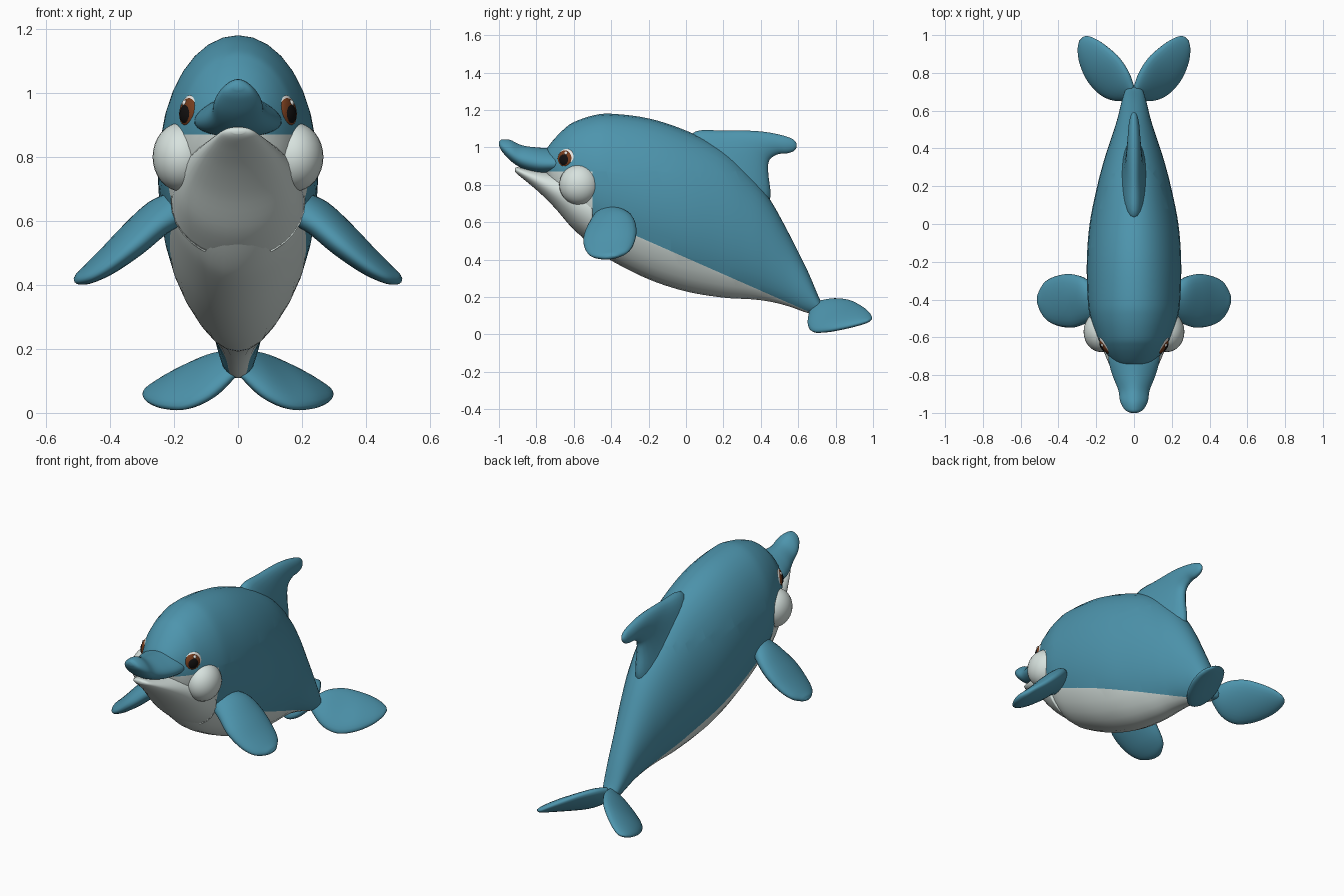
import bpy, bmesh, math
from mathutils import Vector

cube = bpy.data.objects.get("Cube")
if cube:
    bpy.data.objects.remove(cube, do_unlink=True)


def material(name, color):
    m = bpy.data.materials.new(name)
    m.use_nodes = True
    m.diffuse_color = (*color, 1)
    bsdf = m.node_tree.nodes["Principled BSDF"]
    bsdf.inputs["Base Color"].default_value = (*color, 1)
    bsdf.inputs["Roughness"].default_value = 0.6
    return m


BLUE = material("ocean blue", (0.075, 0.30, 0.42))
PALE = material("pale belly", (0.68, 0.76, 0.73))
WHITE = material("eye white", (0.85, 0.85, 0.82))
BROWN = material("iris brown", (0.18, 0.045, 0.012))
BLACK = material("pupil black", (0.006, 0.005, 0.005))


def finish(name, bm, *mats):
    bmesh.ops.recalc_face_normals(bm, faces=bm.faces)
    mesh = bpy.data.meshes.new(name)
    bm.to_mesh(mesh)
    bm.free()
    for m in mats:
        mesh.materials.append(m)
    mesh.polygons.foreach_set("use_smooth", [True] * len(mesh.polygons))
    obj = bpy.data.objects.new(name, mesh)
    bpy.context.collection.objects.link(obj)
    return obj


def smooth_rows(rows, steps=5):
    """Catmull-Rom interpolation through rows of numbers."""
    out = []
    for i in range(len(rows) - 1):
        p0, p1, p2 = rows[max(i - 1, 0)], rows[i], rows[i + 1]
        p3 = rows[min(i + 2, len(rows) - 1)]
        for s in range(steps):
            t = s / steps
            out.append([b + t / 2 * (c - a + t * (2*a - 5*b + 4*c - d + t * (3*(b - c) + d - a)))
                        for a, b, c, d in zip(p0, p1, p2, p3)])
    return out + [list(rows[-1])]


def loft(sections, taper=0, sides=32):
    """Skin closed rings given as centre, half-width and half-height vectors."""
    bm = bmesh.new()
    rings = []
    for c, a, b in sections:
        ring = []
        for k in range(sides):
            s, co = math.sin(math.tau * k / sides), math.cos(math.tau * k / sides)
            ring.append(bm.verts.new(c + a * co * (1 - taper * s) + b * s))
        rings.append(ring)
    for r, q in zip(rings, rings[1:]):
        for k in range(sides):
            j = (k + 1) % sides
            bm.faces.new((r[k], r[j], q[j], q[k]))
    bm.faces.new(rings[0])
    bm.faces.new(rings[-1])
    return bm


def upright(rows, taper=0):
    """Loft along y from rows of y, top, bottom, half-width."""
    return loft([(Vector((0, y, (t + b) / 2)), Vector((w, 0, 0)), Vector((0, 0, (t - b) / 2)))
                 for y, t, b, w in smooth_rows(rows)], taper)


def blade(name, rows, side=1):
    """Loft between two edges; rows hold edge point, edge point, half-thickness."""
    rows = smooth_rows(rows)
    pts = [(Vector(r[:3]), Vector(r[3:6]), r[6]) for r in rows]
    mids = [(p + q) / 2 for p, q, _ in pts]
    sections = []
    for i, (p, q, t) in enumerate(pts):
        path = mids[min(i + 1, len(mids) - 1)] - mids[max(i - 1, 0)]
        sections.append((mids[i], (q - p) / 2, (q - p).cross(path).normalized() * t))
    bm = loft(sections, sides=24)
    for v in bm.verts:
        v.co.x *= side
    return finish(name, bm, BLUE)


def ellipsoid(name, center, size, mat, facing=None):
    """Stretched sphere whose local z axis points along facing."""
    bm = bmesh.new()
    bmesh.ops.create_uvsphere(bm, u_segments=28, v_segments=16, radius=1)
    turn = Vector(facing).to_track_quat("Z", "Y") if facing else None
    for v in bm.verts:
        p = Vector(a * b for a, b in zip(v.co, size))
        v.co = Vector(center) + (turn @ p if turn else p)
    return finish(name, bm, mat)


# Body, cut along the belly line so the two colours meet cleanly
bm = upright([
    (-0.76, 0.96, 0.88, 0.03), (-0.74, 1.0, 0.82, 0.09), (-0.7, 1.05, 0.72, 0.135),
    (-0.65, 1.10, 0.64, 0.17), (-0.6, 1.135, 0.57, 0.195), (-0.5, 1.17, 0.465, 0.23),
    (-0.4, 1.18, 0.395, 0.245), (-0.2, 1.155, 0.295, 0.25), (0, 1.09, 0.23, 0.235),
    (0.2, 0.99, 0.197, 0.195), (0.35, 0.85, 0.188, 0.155), (0.45, 0.72, 0.175, 0.122),
    (0.55, 0.54, 0.15, 0.09), (0.65, 0.34, 0.115, 0.065), (0.71, 0.2, 0.11, 0.045),
    (0.73, 0.17, 0.13, 0.02)])
SLOPE, LEVEL, MOUTH, CHEEK_Y = 0.44, 0.41, 0.87, -0.5
for co, no in (((0, 0, LEVEL), (0, SLOPE, 1)), ((0, 0, MOUTH), (0, 0, 1)),
               ((0, CHEEK_Y, 0), (0, 1, 0))):
    bmesh.ops.bisect_plane(bm, geom=bm.verts[:] + bm.edges[:] + bm.faces[:],
                           dist=1e-5, plane_co=co, plane_no=no)
for f in bm.faces:
    c = f.calc_center_median()
    f.material_index = int(c.z < LEVEL - SLOPE * c.y or (c.y < CHEEK_Y and c.z < MOUTH))
finish("body", bm, BLUE, PALE)

# Upper beak and lower jaw
finish("upper_beak", upright([
    (-1.0, 1.03, 1.01, 0.015), (-0.985, 1.042, 0.98, 0.045), (-0.94, 1.04, 0.93, 0.07),
    (-0.88, 1.012, 0.89, 0.08), (-0.8, 1.0, 0.865, 0.11), (-0.72, 0.995, 0.862, 0.13),
    (-0.64, 0.99, 0.87, 0.13)], taper=0.3), BLUE)
finish("lower_jaw", upright([
    (-0.915, 0.888, 0.872, 0.02), (-0.9, 0.894, 0.855, 0.05), (-0.85, 0.885, 0.815, 0.08),
    (-0.78, 0.875, 0.755, 0.115), (-0.7, 0.87, 0.675, 0.15), (-0.6, 0.87, 0.56, 0.19),
    (-0.5, 0.84, 0.48, 0.21)]), PALE)

# Dorsal fin
blade("dorsal_fin", [
    (0, 0.0, 1.0, 0, 0.42, 0.66, 0.09), (0, 0.05, 1.085, 0, 0.452, 0.74, 0.065),
    (0, 0.2, 1.09, 0, 0.44, 0.86, 0.048), (0, 0.32, 1.09, 0, 0.445, 0.93, 0.04),
    (0, 0.42, 1.083, 0, 0.49, 0.963, 0.034), (0, 0.51, 1.066, 0, 0.54, 0.968, 0.028),
    (0, 0.57, 1.045, 0, 0.575, 0.98, 0.018), (0, 0.592, 1.02, 0, 0.592, 1.0, 0.006)])

for label, side in (("left", 1), ("right", -1)):
    # Paddle-shaped flippers
    blade(label + "_flipper", [
        (0.17, -0.49, 0.62, 0.19, -0.36, 0.67, 0.05), (0.24, -0.52, 0.585, 0.26, -0.29, 0.635, 0.052),
        (0.32, -0.548, 0.52, 0.335, -0.265, 0.565, 0.05), (0.4, -0.54, 0.458, 0.41, -0.275, 0.495, 0.04),
        (0.46, -0.51, 0.422, 0.47, -0.305, 0.447, 0.028), (0.497, -0.46, 0.412, 0.5, -0.35, 0.425, 0.018),
        (0.512, -0.42, 0.413, 0.513, -0.38, 0.418, 0.006)], side)

    # Tail flukes
    blade(label + "_fluke", [
        (0.01, 0.66, 0.12, 0.005, 0.725, 0.18, 0.02), (0.09, 0.652, 0.05, 0.03, 0.8, 0.19, 0.034),
        (0.17, 0.68, 0.015, 0.08, 0.88, 0.18, 0.036), (0.24, 0.75, 0.018, 0.145, 0.94, 0.15, 0.034),
        (0.284, 0.84, 0.035, 0.20, 0.978, 0.12, 0.026), (0.298, 0.92, 0.055, 0.245, 0.995, 0.092, 0.016),
        (0.29, 0.97, 0.072, 0.27, 0.99, 0.08, 0.006)], side)

    # Round cheeks
    ellipsoid(label + "_cheek", (side * 0.175, -0.57, 0.8), (0.092, 0.108, 0.108), PALE)

    # Layered eyes
    out = Vector((side * 0.84, -0.52, 0.14)).normalized()
    eye = Vector((side * 0.153, -0.645, 0.94))
    for part, r, depth, mat, shift in (("eye_white", 0.052, 0.016, WHITE, (0, 0.004, 0.002)),
                                       ("iris", 0.047, 0.021, BROWN, (0, 0, 0)),
                                       ("pupil", 0.039, 0.025, BLACK, (0, 0, -0.004)),
                                       ("eye_glint", 0.01, 0.008, WHITE, (0, 0.012, 0.026))):
        lift = 0.016 if part == "eye_glint" else 0
        ellipsoid(f"{label}_{part}", eye + out * lift + Vector(shift), (r, r, depth), mat, out)
